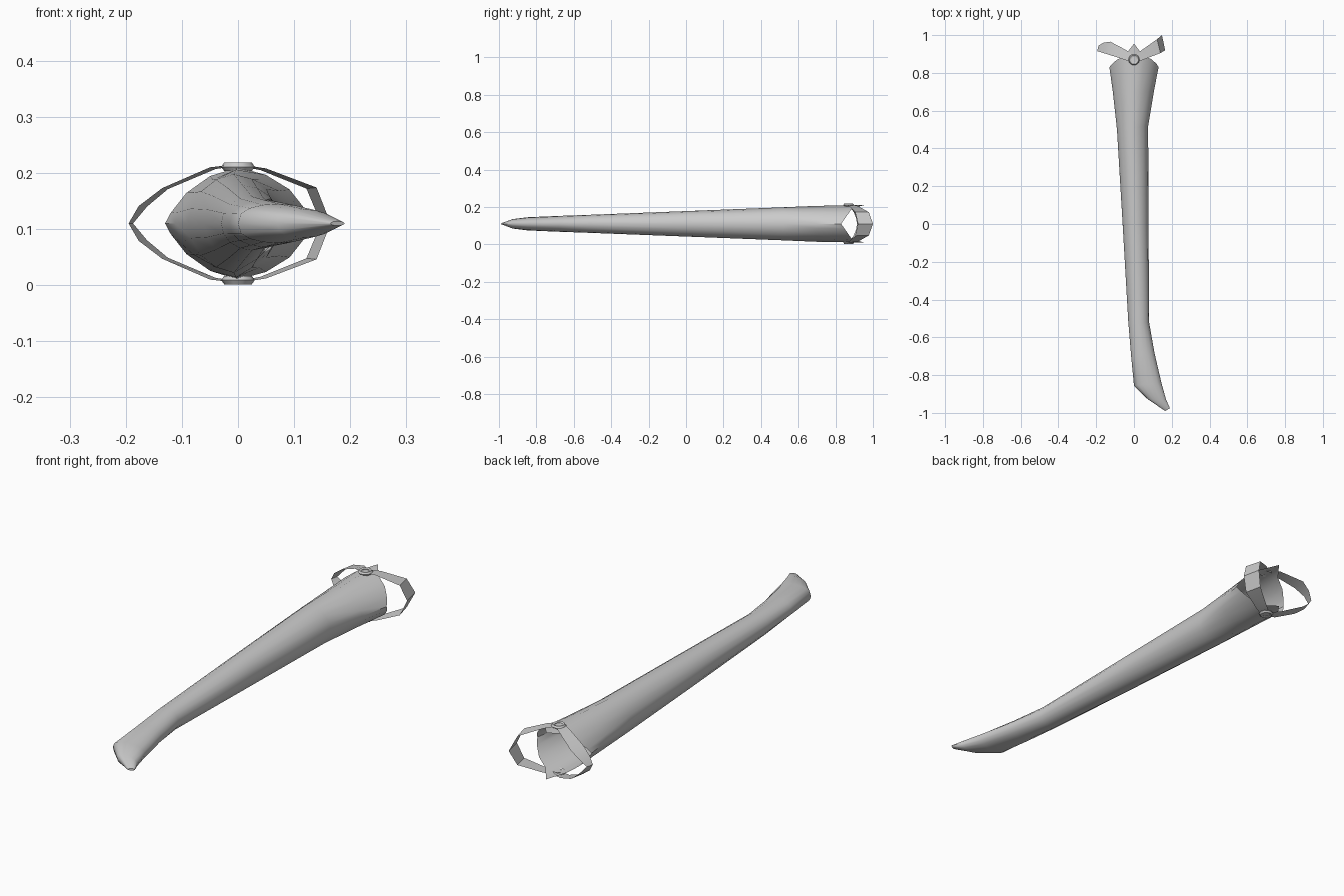
import bpy, bmesh, math

if "Cube" in bpy.data.objects:
    bpy.data.objects.remove(bpy.data.objects["Cube"])

MID = 0.11  # height of the horizontal symmetry plane
grey = bpy.data.materials.new("plain_grey")
grey.diffuse_color = (0.6, 0.6, 0.6, 1)
grey.use_nodes = True
grey.node_tree.nodes["Principled BSDF"].inputs["Base Color"].default_value = grey.diffuse_color


def finish(bm, name, angle=40):
    mesh = bpy.data.meshes.new(name)
    bmesh.ops.recalc_face_normals(bm, faces=bm.faces)
    bm.to_mesh(mesh)
    bm.free()
    ob = bpy.data.objects.new(name, mesh)
    bpy.context.collection.objects.link(ob)
    mesh.materials.append(grey)
    bpy.ops.object.select_all(action='DESELECT')
    ob.select_set(True)
    bpy.context.view_layer.objects.active = ob
    bpy.ops.object.shade_smooth_by_angle(angle=math.radians(angle))
    return ob


# Sheath: left xy, right xy, half height, left sharpness, right sharpness, groove
sections = [
    (0.165, -0.99, 0.190, -0.975, 0.004, 1, 1, 0),
    (0.07, -0.925, 0.170, -0.93, 0.025, 0.7, 0.9, 0),
    (0.00, -0.855, 0.145, -0.84, 0.035, 0.7, 0.9, 0),
    (-0.015, -0.70, 0.108, -0.68, 0.042, 0.9, 1, 0),
    (-0.03, -0.52, 0.080, -0.52, 0.048, 1, 1, 0),
    (-0.06, 0.00, 0.077, 0.00, 0.068, 1.05, 1, 0),
    (-0.09, 0.50, 0.075, 0.52, 0.088, 1.25, 1.05, 0.02),
    (-0.112, 0.70, 0.105, 0.70, 0.096, 1.6, 1.45, 0.08),
    (-0.13, 0.83, 0.130, 0.83, 0.100, 1.75, 1.45, 0.03),
]
N = 16
bm = bmesh.new()
rings = []
for i, (xl, yl, xr, yr, h, pl, pr, groove) in enumerate(sections):
    ring = []
    for k in range(N):
        a = 2 * math.pi * k / N
        t = (1 - math.cos(a)) / 2
        s = math.sin(a)
        lift = abs(s) ** (pl if t < 0.5 else pr)
        if k % 8 in (3, 5):          # valleys beside the crest
            lift *= 1 - groove
        y = yl + (yr - yl) * t
        if i == len(sections) - 1:   # mouth swept back, with a pointed crest
            y += 0.07 * lift + (0.055 if k % 8 == 4 else 0)
        ring.append(bm.verts.new((xl + (xr - xl) * t, y,
                                  MID + math.copysign(lift * h, s))))
    rings.append(ring)
for r0, r1 in zip(rings, rings[1:]):
    for k in range(N):
        j = (k + 1) % N
        bm.faces.new((r0[k], r0[j], r1[j], r1[k]))
bm.faces.new(rings[0])
finish(bm, "sheath")


def strap(name, half):
    """Ribbon through (front x, front y, back x, back y, height), mirrored."""
    path = half + [(*p[:4], -p[4]) for p in reversed(half) if p[4] > 0]
    bm = bmesh.new()
    pairs = [(bm.verts.new((fx, fy, MID + z)),
              bm.verts.new((bx, by, MID + z * 0.97)))
             for fx, fy, bx, by, z in path]
    for (a, b), (c, d) in zip(pairs, pairs[1:]):
        bm.faces.new((a, c, d, b))
    finish(bm, name, 25)


strap("left_strap", [(0, 0.85, 0, 0.89, 0.106), (-0.05, 0.87, -0.04, 0.92, 0.10),
                     (-0.135, 0.897, -0.125, 0.965, 0.063),
                     (-0.177, 0.91, -0.162, 0.96, 0.031),
                     (-0.195, 0.915, -0.187, 0.945, 0)])
strap("right_strap", [(0, 0.85, 0, 0.89, 0.106), (0.05, 0.87, 0.04, 0.92, 0.098),
                      (0.140, 0.905, 0.122, 0.978, 0.064),
                      (0.165, 0.92, 0.148, 1.0, 0)])

# Small lacing rings above and below the mouth
for name, z in (("upper_ring", 0.211), ("lower_ring", 0.009)):
    bpy.ops.mesh.primitive_torus_add(location=(0, 0.87, z), major_radius=0.022,
                                     minor_radius=0.008, major_segments=10,
                                     minor_segments=5)
    ob = bpy.context.object
    ob.name = name
    ob.data.materials.append(grey)
    bpy.ops.object.shade_smooth_by_angle(angle=math.radians(40))
